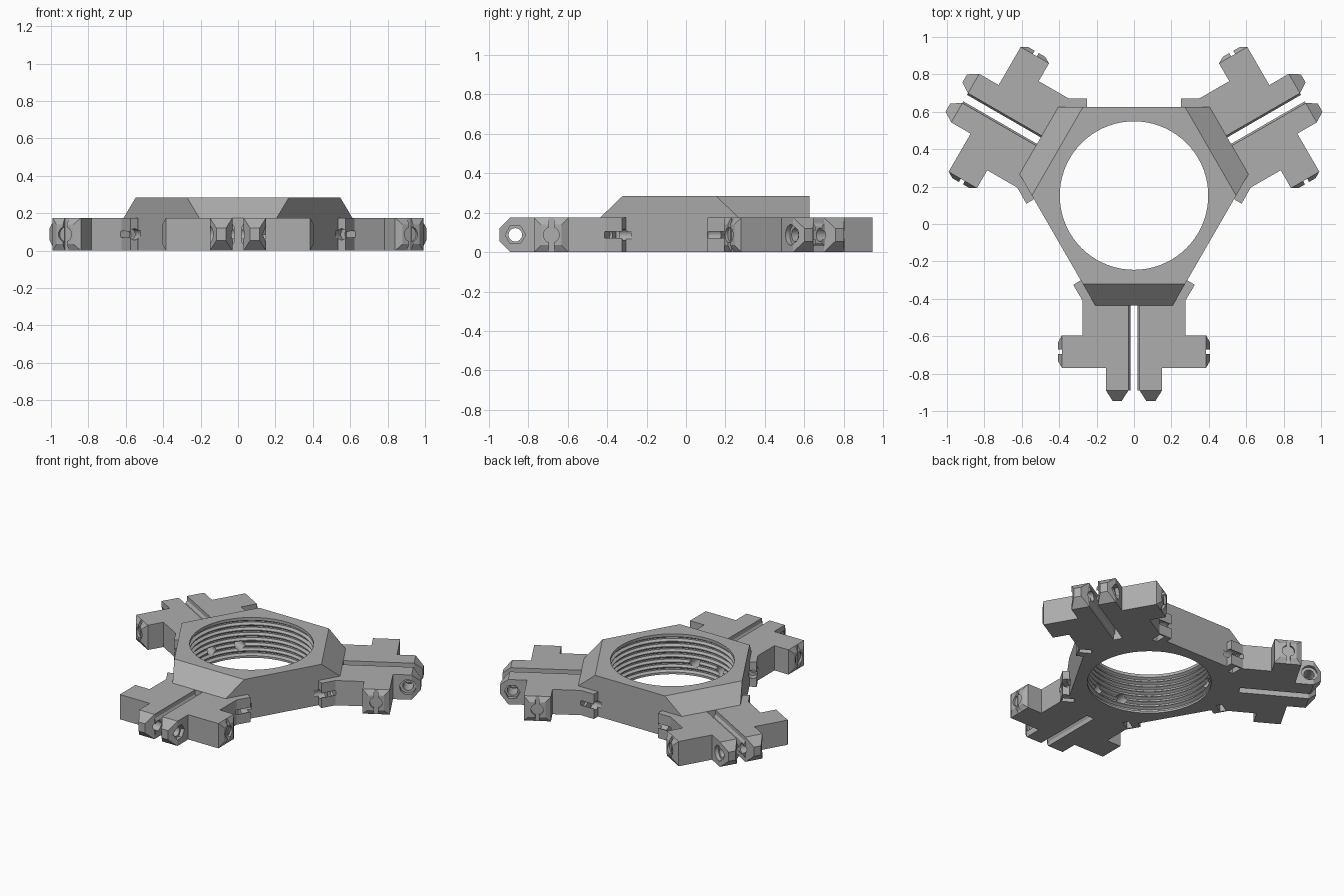
import bpy, bmesh, math
from mathutils import Matrix, Vector

cube = bpy.data.objects.get("Cube")
if cube:
    bpy.data.objects.remove(cube, do_unlink=True)

HUB = 0.152          # y of the hub axis
ARM_H, TOP = 0.175, 0.285
MID = ARM_H / 2

grey = bpy.data.materials.new("mid_grey")
grey.use_nodes = True
GREY = (0.42, 0.42, 0.42, 1)
grey.diffuse_color = GREY
grey.node_tree.nodes["Principled BSDF"].inputs["Base Color"].default_value = GREY


def loft(name, loops, matrix=None):
    """Closed solid skinned through loops of equal point count."""
    bm = bmesh.new()
    rings = [[bm.verts.new(p) for p in loop] for loop in loops]
    n = len(rings[0])
    for a, b in zip(rings, rings[1:]):
        for i in range(n):
            j = (i + 1) % n
            bm.faces.new((a[i], a[j], b[j], b[i]))
    bm.faces.new(rings[0][::-1])
    bm.faces.new(rings[-1])
    if matrix:
        bm.transform(matrix)
    bmesh.ops.recalc_face_normals(bm, faces=bm.faces)
    mesh = bpy.data.meshes.new(name)
    bm.to_mesh(mesh)
    bm.free()
    mesh.materials.append(grey)
    obj = bpy.data.objects.new(name, mesh)
    bpy.context.collection.objects.link(obj)
    return obj


def prism(name, outline, z0, z1):
    return loft(name, [[(x, y, z) for x, y in outline] for z in (z0, z1)])


def circle(r, z, n=24):
    return [(r * math.cos(math.tau * i / n), r * math.sin(math.tau * i / n), z) for i in range(n)]


def rod(name, start, end, r, n=24):
    start, end = Vector(start), Vector(end)
    turn = (end - start).to_track_quat('Z', 'Y').to_matrix().to_4x4()
    return loft(name, [circle(r, 0, n), circle(r, (end - start).length, n)],
                Matrix.Translation(start) @ turn)


def rect(a0, a1, b0, b1):
    return [(a0, b0), (a1, b0), (a1, b1), (a0, b1)]


def combine(target, others, operation):
    bpy.context.view_layer.objects.active = target
    for o in others:
        mod = target.modifiers.new("combine", 'BOOLEAN')
        mod.operation, mod.solver, mod.object = operation, 'EXACT', o
        bpy.ops.object.modifier_apply(modifier=mod.name)
        bpy.data.objects.remove(o, do_unlink=True)


def about_hub(obj, k):
    obj.data.transform(Matrix.Translation((0, HUB, 0)) @ Matrix.Rotation(k * math.tau / 3, 4, 'Z')
                       @ Matrix.Translation((0, -HUB, 0)))
    return obj


# Arm plate with shoulder ears, cross bar and end tips
half = [(0.288, -0.303), (0.325, -0.325), (0.275, -0.41), (0.275, -0.595),
        (0.385, -0.595), (0.385, -0.77), (0.15, -0.77), (0.15, -0.89)]
arm = prism("arm", half + [(-x, y) for x, y in reversed(half)], 0, ARM_H)

adds, cuts = [], []
for s in (-1, 1):
    # Tapered tip
    tip = [[(s * x, y, z) for x, z in rect(*r)] for y, r in (
        (-0.85, (0.03, 0.15, 0, ARM_H)), (-0.89, (0.03, 0.15, 0, ARM_H)),
        (-0.945, (0.065, 0.115, 0.055, 0.12)))]
    adds.append(loft("tip", tip))
    # Tapered end of the cross bar
    end = [[(s * x, y, z) for y, z in rect(*r)] for x, r in (
        (0.36, (-0.77, -0.595, 0, ARM_H)), (0.385, (-0.77, -0.595, 0, ARM_H)),
        (0.405, (-0.735, -0.63, 0.035, 0.14)))]
    adds.append(loft("bar_end", end))
    # Upright slit and shallow dish in the bar end
    cuts.append(prism("slit", rect(s * 0.385, s * 0.45, -0.695, -0.67), -0.1, 0.3))
    cuts.append(rod("dish", (s * 0.39, -0.6825, MID), (s * 0.45, -0.6825, MID), 0.04))
    # Pin hole through the tip with a nut seat outside
    cuts.append(rod("pin_hole", (0, -0.865, MID), (s * 0.2, -0.865, MID), 0.034))
    cuts.append(rod("nut_seat", (s * 0.125, -0.865, MID), (s * 0.2, -0.865, MID), 0.052,
                    6 if s > 0 else 24))

# Stepped lengthwise slot
slot = [(0.03, -0.05), (0.03, 0.03), (0.02, 0.045), (0.02, 0.13), (0.03, 0.145), (0.03, 0.25)]
slot += [(-x, z) for x, z in reversed(slot)]
cuts.append(loft("slot", [[(x, y, z) for x, z in slot] for y in (-0.435, -1.0)]))

combine(arm, adds, 'UNION')
combine(arm, cuts, 'DIFFERENCE')

# Hub: truncated triangle below, hexagon on top with sloped sides over the arms
hub_loops = []
for z, x, r in ((0, 0.207, 0.587), (ARM_H, 0.207, 0.587), (TOP, 0.273, 0.473)):
    loop = []
    for k in range(3):
        turn = Matrix.Rotation(k * math.tau / 3, 3, 'Z')
        for s in (-1, 1):
            loop.append(turn @ Vector((s * x, -r, z)) + Vector((0, HUB, 0)))
    hub_loops.append(loop)
hub = loft("threaded_hub", hub_loops)

arms = [arm]
for k in (1, 2):
    other = arm.copy()
    other.data = arm.data.copy()
    bpy.context.collection.objects.link(other)
    arms.append(about_hub(other, k))
combine(hub, arms, 'UNION')

# Threaded bore
bore = [circle(0.397, -0.05, 72), circle(0.397, 0.015, 72)]
TEETH = 7
pitch = (TOP - 0.03) / TEETH
for i in range(TEETH):
    z = 0.015 + i * pitch
    bore += [circle(r, z + f * pitch, 72) for r, f in
             ((0.415, 0.3), (0.415, 0.55), (0.397, 0.85), (0.397, 1.0))]
bore.append(circle(0.397, 0.35, 72))
combine(hub, [loft("bore", bore, Matrix.Translation((0, HUB, 0)))], 'DIFFERENCE')

# Ear screw holes, nut pockets underneath and blind holes in the bore
holes = []
for k in range(3):
    for s in (-1, 1):
        along = Vector((s * 0.5, 0.866, 0))
        out = Vector((s * 0.866, -0.5, 0))
        ear = Vector((s * 0.302, -0.314, MID))
        holes.append(about_hub(rod("ear_hole", ear + along * 0.03, ear - along * 0.1, 0.03), k))
        c = ear - along * 0.065 - out * 0.02
        pocket = [c + along * a + out * b for a, b in rect(-0.02, 0.02, -0.045, 0.035)]
        holes.append(about_hub(prism("nut_pocket", [p.xy for p in pocket], -0.05, 0.12), k))
        holes.append(about_hub(rod("bore_hole", (s * 0.1, -0.15, MID), (s * 0.1, -0.36, MID), 0.033), k))
combine(hub, holes, 'DIFFERENCE')

bpy.ops.object.select_all(action='DESELECT')
hub.select_set(True)
bpy.context.view_layer.objects.active = hub
bpy.ops.object.shade_smooth_by_angle(angle=math.radians(20))
